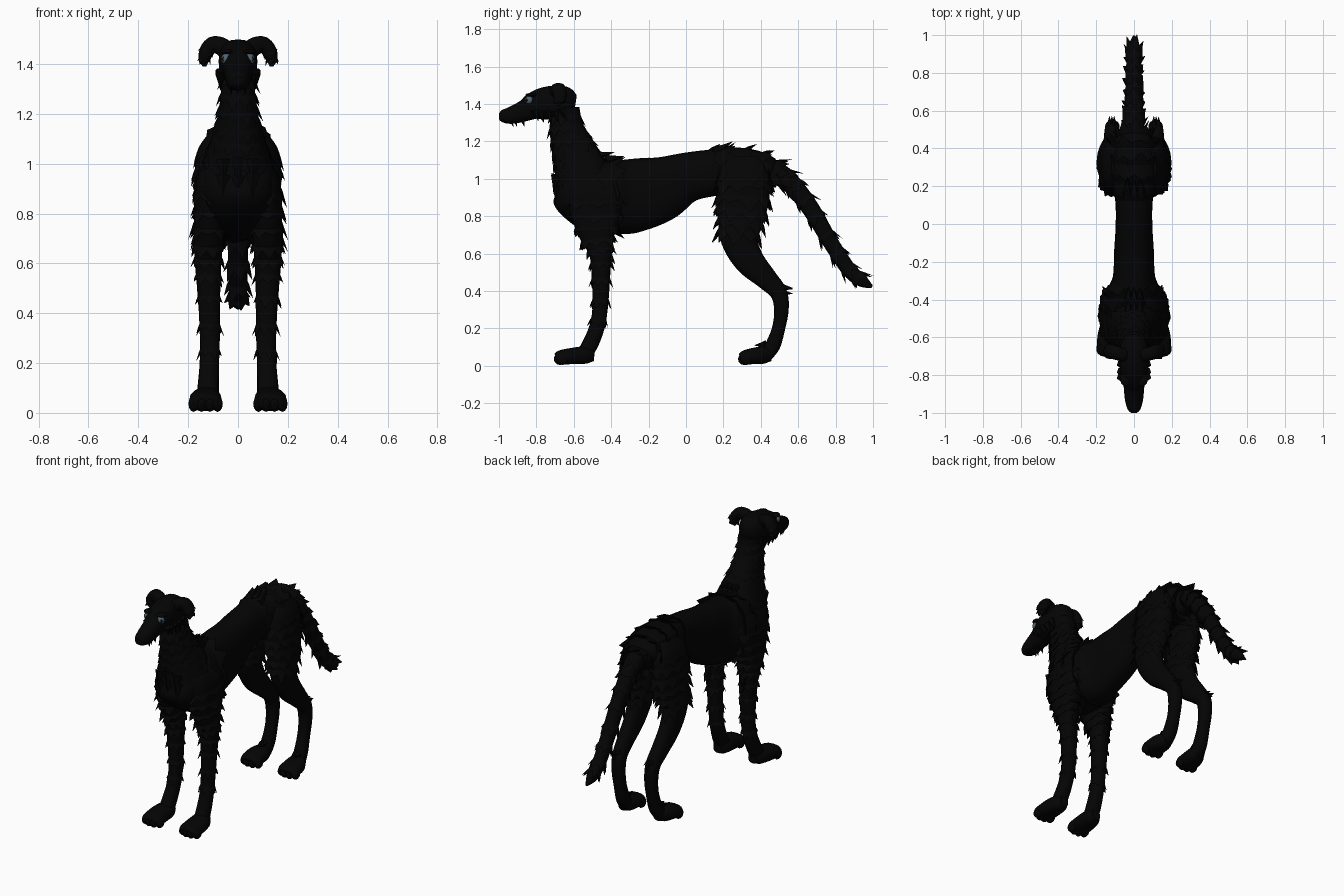
import bpy, bmesh, math, random
from mathutils import Vector

random.seed(4)
cube = bpy.data.objects.get("Cube")
if cube:
    bpy.data.objects.remove(cube)

X, Y = Vector((1, 0, 0)), Vector((0, 1, 0))


def material(name, color):
    m = bpy.data.materials.new(name)
    m.use_nodes = True
    m.diffuse_color = (*color, 1)
    bsdf = m.node_tree.nodes["Principled BSDF"]
    bsdf.inputs["Base Color"].default_value = (*color, 1)
    bsdf.inputs["Roughness"].default_value = 0.9
    return m


black = material("black_fur", (0.0012, 0.0012, 0.0012))
blue = material("eye_blue_grey", (0.08, 0.125, 0.155))


def finish(bm, name, mats=(black,)):
    bmesh.ops.recalc_face_normals(bm, faces=bm.faces)
    me = bpy.data.meshes.new(name)
    bm.to_mesh(me)
    bm.free()
    ob = bpy.data.objects.new(name, me)
    bpy.context.collection.objects.link(ob)
    for m in mats:
        me.materials.append(m)
    bpy.ops.object.select_all(action='DESELECT')
    ob.select_set(True)
    bpy.context.view_layer.objects.active = ob
    bpy.ops.object.shade_smooth_by_angle(angle=math.radians(40))


def spline(st, u):
    """Smooth interpolation through stations (x, y, z, side radius, up radius)."""
    n = len(st) - 1
    f = min(max(u, 0), 1) * n
    i = min(int(f), n - 1)
    t = f - i
    a, b, c, d = (st[min(max(i + k, 0), n)] for k in (-1, 0, 1, 2))
    return [q + .5 * t * (r - p + t * (2 * p - 5 * q + 4 * r - s + t * (3 * (q - r) + s - p)))
            for p, q, r, s in zip(a, b, c, d)]


def frame(st, u, side):
    p = spline(st, u)
    t = Vector(spline(st, u + .01)[:3]) - Vector(spline(st, u - .01)[:3])
    t = (t - side * t.dot(side)).normalized()
    return Vector(p[:3]), t, side.cross(t), max(p[3], .004), max(p[4], .004)


def oval(side, up, rs, ru, a):
    """Point on a slightly squared ellipse."""
    c, s = math.cos(a), math.sin(a)
    return (side * rs * math.copysign(abs(c) ** .83, c)
            + up * ru * math.copysign(abs(s) ** .83, s))


def bridge(bm, a, b):
    n = len(a)
    for i in range(n):
        bm.faces.new((a[i], a[(i + 1) % n], b[(i + 1) % n], b[i]))


def loft(name, st, side=X, sides=16, fur=(), length=.06, flare=.025, teeth=12):
    """Tube through the stations, with jagged fur collars at the fur positions."""
    bm = bmesh.new()
    steps = 5 * (len(st) - 1)
    rings = []
    for k in range(steps + 1):
        c, t, up, rs, ru = frame(st, k / steps, side)
        rings.append([bm.verts.new(c + oval(side, up, rs, ru, 2 * math.pi * i / sides))
                      for i in range(sides)])
    for a, b in zip(rings, rings[1:]):
        bridge(bm, a, b)
    bm.faces.new(rings[0])
    bm.faces.new(rings[-1])
    for u in fur:
        c, t, up, rs, ru = frame(st, u, side)
        base, edge, inner = [], [], []
        turn = random.random() * 3
        for i in range(2 * teeth):
            a = math.pi * i / teeth + turn
            out = side * math.cos(a) + up * math.sin(a)
            rim = oval(side, up, rs, ru, a)
            grow = random.uniform(.6, 1.3) if i % 2 else .4
            base.append(bm.verts.new(c + rim * .97))
            edge.append(bm.verts.new(c + rim + t * length * grow + out * flare * grow))
            inner.append(bm.verts.new(c + rim * .8 + t * length * .25))
        bridge(bm, base, edge)
        bridge(bm, edge, inner)
    finish(bm, name)


def span(a, b, n):
    return [a + (b - a) * i / (n - 1) for i in range(n)]


def central(rows):
    return [(0, *r) for r in rows]


def ball(bm, center, scale, segs=14):
    r = bmesh.ops.create_uvsphere(bm, u_segments=segs, v_segments=segs // 2 + 1, radius=1)
    bmesh.ops.scale(bm, vec=scale, verts=r["verts"])
    bmesh.ops.translate(bm, vec=center, verts=r["verts"])


def tufts(name, places, direction, size):
    bm = bmesh.new()
    d = Vector(direction).normalized()
    q = Vector((0, 0, 1)).rotation_difference(d)
    for p in places:
        r = bmesh.ops.create_cone(bm, cap_ends=True, segments=5, radius1=size * .45,
                                  radius2=0, depth=size * random.uniform(1.2, 1.7))
        for v in r["verts"]:
            v.co = q @ v.co + Vector(p)
    finish(bm, name)


# Torso: deep chest, tucked waist, shaggy rump
torso = central([
    (-.69, .94, .05, .06), (-.64, .925, .13, .12), (-.5, .9, .155, .19),
    (-.36, .9, .145, .197), (-.28, .91, .112, .197), (-.14, .945, .105, .177),
    (0, 1.005, .097, .135), (.13, 1.03, .1, .125), (.28, 1.045, .125, .122),
    (.42, 1.03, .11, .102), (.5, 1.0, .04, .05)])
loft("torso", torso, sides=24, fur=[.12, .19, .27] + span(.7, .93, 5),
     length=.065, flare=.025, teeth=11)

# Long locks along the back and breast
tufts("withers_locks", [(x, y, z) for y, z in ((-.44, 1.13), (-.38, 1.11)) for x in (-.03, 0, .03)],
      (0, 1, .2), .075)
tufts("rump_locks", [(x, y, z) for x in (-.035, 0, .035)
                     for y, z in ((.2, 1.17), (.29, 1.145), (.4, 1.12))], (0, .85, .5), .07)
tufts("breast_locks", [(x, y, z) for x in (-.06, 0, .06)
                       for y, z in ((-.7, .97), (-.69, .91))], (0, -.15, -1), .065)

# Neck with layered ruff
neck = central([
    (-.645, 1.38, .065, .075), (-.638, 1.27, .07, .092), (-.6, 1.15, .09, .12),
    (-.56, 1.04, .127, .145), (-.525, .94, .152, .168)])
loft("neck", neck, sides=20, fur=span(.1, .98, 9), length=.055, flare=.022, teeth=11)

# Head tapering into the muzzle
head = central([
    (-.59, 1.405, .03, .04), (-.625, 1.41, .066, .073), (-.68, 1.413, .077, .086),
    (-.76, 1.402, .076, .086), (-.815, 1.388, .064, .073), (-.86, 1.365, .055, .058),
    (-.93, 1.34, .048, .047), (-.98, 1.335, .034, .034), (-1, 1.335, .015, .016)])
loft("head", head, sides=20)

# Beard, cheek fringe and nose
tufts("beard", [(x, y, 1.3) for y in (-.93, -.91, -.87) for x in (-.028, 0, .028)],
      (0, .3, -1), .032)
tufts("cheek_fringe", [(s * .07, y, z) for s in (-1, 1) for y, z in
                       ((-.8, 1.34), (-.77, 1.33), (-.73, 1.33), (-.69, 1.33), (-.65, 1.34))],
      (0, .35, -1), .05)
bm = bmesh.new()
ball(bm, (0, -.978, 1.346), (.024, .02, .02))
finish(bm, "nose")

# Tail with shaggy collars
tail = central([
    (.4, 1.05, .05, .05), (.49, 1.03, .056, .056), (.57, .965, .048, .052),
    (.67, .835, .042, .047), (.77, .665, .04, .042), (.87, .515, .037, .04),
    (.94, .455, .03, .034), (.995, .422, .006, .008)])
loft("tail", tail, fur=span(.12, .78, 9), length=.06, flare=.02, teeth=7)


def paw(name, s, heel, toe):
    st = [(s * .122, heel, .055, .03, .03), (s * .125, heel - .04, .058, .052, .046),
          (s * .13, (heel + toe) / 2, .053, .064, .044), (s * .13, toe + .04, .045, .064, .038),
          (s * .13, toe + .015, .038, .048, .026)]
    loft(name, st)
    bm = bmesh.new()
    for dx in (-.048, -.017, .017, .048):
        ball(bm, (s * .13 + dx, toe + .03 + abs(dx) * .4, .036), (.022, .034, .032), 10)
    finish(bm, name + "_toes")


def sided(rows, s):
    return [(s * r[0], *r[1:]) for r in rows]


front_rows = [
    (.07, -.49, 1.05, .03, .1), (.095, -.485, .95, .07, .155), (.108, -.48, .82, .068, .142),
    (.117, -.475, .7, .06, .098), (.12, -.458, .6, .053, .06), (.116, -.455, .45, .044, .048),
    (.113, -.46, .3, .04, .041), (.115, -.478, .2, .039, .041), (.12, -.515, .11, .042, .043),
    (.123, -.55, .055, .045, .038)]
hind_rows = [
    (.08, .31, 1.12, .04, .08), (.097, .31, 1.04, .07, .135), (.103, .305, .9, .068, .14),
    (.113, .29, .77, .061, .122), (.12, .285, .67, .053, .096), (.122, .34, .56, .046, .08),
    (.12, .43, .465, .042, .059), (.116, .495, .39, .04, .046), (.114, .51, .3, .038, .039),
    (.113, .495, .2, .036, .035), (.115, .465, .11, .039, .04), (.12, .43, .055, .042, .034)]
ear_rows = [
    (.04, -.695, 1.45, .035, .038), (.07, -.69, 1.472, .037, .036),
    (.102, -.68, 1.478, .038, .032), (.125, -.675, 1.452, .038, .03),
    (.135, -.675, 1.418, .03, .023), (.134, -.68, 1.39, .007, .007)]

# Paired parts
for label, s in (("left", 1), ("right", -1)):
    loft(label + "_front_leg", sided(front_rows, s),
         fur=span(.1, .54, 8) + [.62, .71], length=.045, flare=.015, teeth=9)
    loft(label + "_hind_leg", sided(hind_rows, s),
         fur=span(.08, .31, 6), length=.07, flare=.022, teeth=10)
    paw(label + "_front_paw", s, -.49, -.71)
    paw(label + "_hind_paw", s, .46, .275)
    # Feathering on elbows and hocks, and pastern tufts
    tufts(label + "_elbow_feather", [(s * .12, -.4, z) for z in (.65, .58, .54)],
          (0, .6, -1), .055)
    tufts(label + "_hock_feather", [(s * x, .54, z) for x, z in
                                    ((.105, .42), (.13, .415), (.117, .39))], (0, 1, -.15), .045)
    tufts(label + "_pastern_tuft", [(s * .11, .4, .115), (s * .128, .395, .11)],
          (0, -1, -.1), .04)
    # Folded ear
    loft(label + "_ear", sided(ear_rows, s), side=Y,
         fur=[.6, .78], length=.02, flare=.004, teeth=6)
    # Eye with a dark pupil, under a brow
    bm = bmesh.new()
    ball(bm, (s * .043, -.837, 1.42), (.025, .022, .025), 20)
    bm.normal_update()
    gaze = Vector((s * .75, -.66, 0)).normalized()
    for f in bm.faces:
        f.material_index = 1 if f.normal.dot(gaze) > .955 else 0
    finish(bm, label + "_eye", (blue, black))
    bm = bmesh.new()
    ball(bm, (s * .043, -.825, 1.448), (.03, .034, .011))
    finish(bm, label + "_brow")
